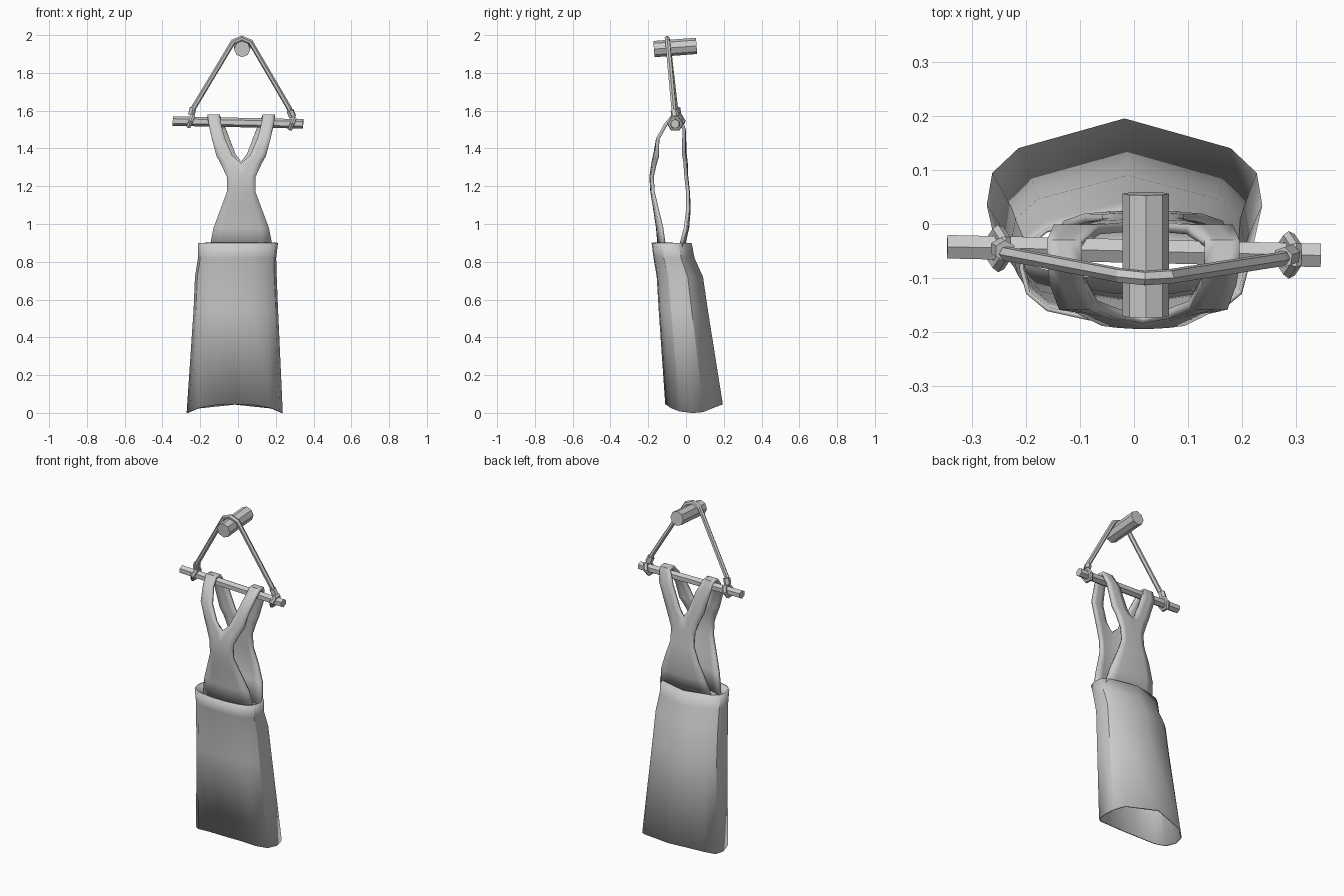
import bpy, bmesh, math
from mathutils import Vector

cube = bpy.data.objects.get("Cube")
if cube:
    bpy.data.objects.remove(cube)

grey = bpy.data.materials.new("plain_grey")
grey.use_nodes = True
GREY = (0.6, 0.6, 0.6, 1)
grey.diffuse_color = GREY
grey.node_tree.nodes["Principled BSDF"].inputs["Base Color"].default_value = GREY


def add(name, bm):
    mesh = bpy.data.meshes.new(name)
    bm.normal_update()
    bm.to_mesh(mesh)
    bm.free()
    ob = bpy.data.objects.new(name, mesh)
    mesh.materials.append(grey)
    bpy.context.collection.objects.link(ob)
    return ob


def smooth(ob, degrees):
    bpy.ops.object.select_all(action="DESELECT")
    ob.select_set(True)
    bpy.context.view_layer.objects.active = ob
    bpy.ops.object.shade_smooth_by_angle(angle=math.radians(degrees))


def grid(bm, rows, closed=False):
    rows = [[bm.verts.new(p) for p in row] for row in rows]
    n = len(rows[0])
    for a, b in zip(rows, rows[1:]):
        for i in range(n if closed else n - 1):
            j = (i + 1) % n
            bm.faces.new((a[i], a[j], b[j], b[i]))


def solidify(ob, thickness, offset):
    mod = ob.modifiers.new("thickness", "SOLIDIFY")
    mod.thickness = thickness
    mod.offset = offset


def rod(name, start, end, radius, sides):
    a, b = Vector(start), Vector(end)
    bm = bmesh.new()
    bmesh.ops.create_cone(bm, cap_ends=True, segments=sides, radius1=radius,
                          radius2=radius, depth=(b - a).length)
    ob = add(name, bm)
    ob.location = (a + b) / 2
    ob.rotation_mode = "QUATERNION"
    ob.rotation_quaternion = (b - a).to_track_quat("Z", "Y")
    return ob


def cord(name, points, radius, cyclic=False):
    curve = bpy.data.curves.new(name, "CURVE")
    curve.dimensions = "3D"
    curve.bevel_depth = radius
    curve.bevel_resolution = 1
    curve.use_fill_caps = True
    spline = curve.splines.new("POLY")
    spline.points.add(len(points) - 1)
    for p, co in zip(spline.points, points):
        p.co = (*co, 1)
    spline.use_cyclic_u = cyclic
    spline.use_smooth = False
    curve.materials.append(grey)
    ob = bpy.data.objects.new(name, curve)
    bpy.context.collection.objects.link(ob)
    bpy.ops.object.select_all(action="DESELECT")
    ob.select_set(True)
    bpy.context.view_layer.objects.active = ob
    bpy.ops.object.convert(target="MESH")


# Skirt: oval rings given as z, left x, right x, front y, back y
HALF = [(0, 0), (.4, .02), (.76, .1), (.94, .25), (1, .475), (.96, .67), (.77, .82), (0, 1)]
OVAL = HALF + [(-u, v) for u, v in HALF[-2:0:-1]]
rings = [(.9, -.212, .212, -.182, .03), (.82, -.212, .202, -.172, .045),
         (.72, -.228, .205, -.155, .09), (.55, -.235, .212, -.145, .115),
         (0, -.272, .237, -.11, .195)]
rows = []
for z, x0, x1, y0, y1 in rings:
    hem = .045 if z == 0 else 0
    rows.append([((x0 + x1) / 2 + u * (x1 - x0) / 2, y0 + v * (y1 - y0),
                  z + hem * (1 - abs(u) ** 3)) for u, v in OVAL])
bm = bmesh.new()
grid(bm, rows, closed=True)
bmesh.ops.recalc_face_normals(bm, faces=bm.faces)
skirt = add("skirt", bm)
solidify(skirt, .008, -1)
smooth(skirt, 30)

# Bib and straps: one half strip from the front, over the bar, to the back
# (y, z, inner half width, outer half width)
strip = [(-.14, .86, 0, .168), (-.15, .98, 0, .145), (-.165, 1.08, 0, .108),
         (-.18, 1.17, 0, .075), (-.185, 1.25, 0, .075), (-.175, 1.32, 0, .108),
         (-.168, 1.36, .045, .13), (-.15, 1.45, .085, .155), (-.105, 1.53, .108, .172),
         (-.07, 1.572, .113, .178), (-.035, 1.57, .113, .178), (-.01, 1.5, .08, .165),
         (-.005, 1.37, .03, .125), (0, 1.33, 0, .105), (.003, 1.25, 0, .075),
         (.012, 1.17, 0, .075), (.016, 1.08, 0, .108), (.008, .98, 0, .145),
         (-.02, .86, 0, .168)]
rows = []
for y, z, a, b in strip:
    bend = 0 if z > 1.4 else (1 if y < -.1 else -.5)
    xs = [a + (b - a) * t / 3 for t in range(4)]
    rows.append([(x, y + bend * x * x, z) for x in xs])
bm = bmesh.new()
grid(bm, rows)
bib = add("bib_and_straps", bm)
bib.location.x = .017
mirror = bib.modifiers.new("mirror", "MIRROR")
mirror.use_clip = True
solidify(bib, .018, 0)
smooth(bib, 30)

# Hanger bar and wall peg
rod("hanger_bar", (-.345, -.042, 1.545), (.345, -.058, 1.53), .025, 6)
rod("wall_peg", (.022, -.17, 1.926), (.022, .056, 1.943), .043, 8)

# Hanging cord with a loop and knot at each end
cord("hanging_cord", [(-.245, -.05, 1.575), (-.235, -.055, 1.615), (-.025, -.095, 1.965),
                      (.02, -.1, 1.983), (.065, -.097, 1.965),
                      (.27, -.065, 1.615), (.285, -.058, 1.575)], .014)
for side, x, y, z in (("right", -.25, -.045, 1.544), ("left", .287, -.057, 1.531)):
    loop = [(x + .012 * math.sin(t), y + .031 * math.cos(t), z + .031 * math.sin(t))
            for t in (math.tau * i / 6 for i in range(6))]
    cord(side + "_cord_loop", loop, .013, True)
    rod(side + "_cord_knot", (x + .003, y, z + .035), (x + .012 * (1 if x < 0 else -1), y - .005, z + .07),
        .02, 6)
